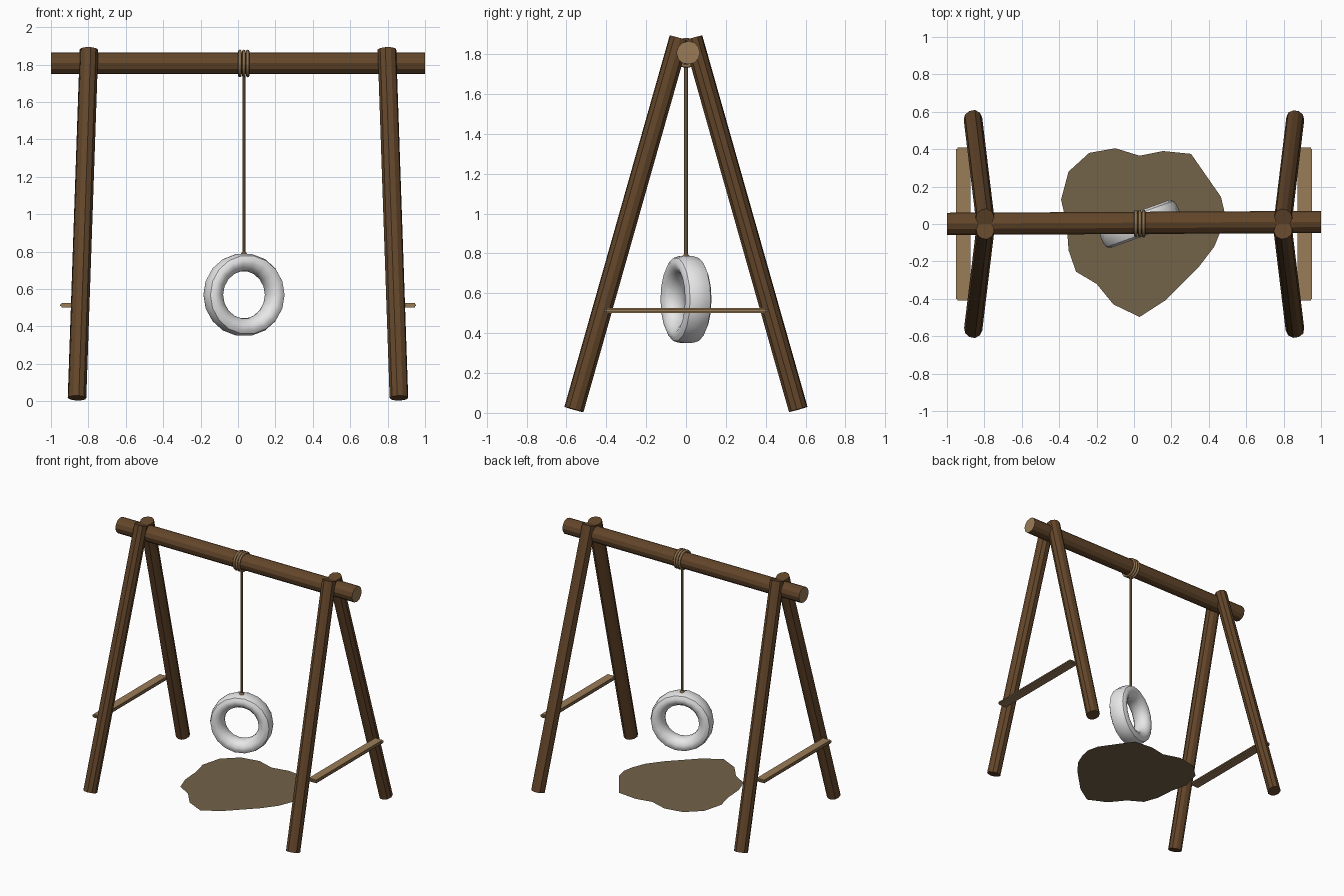
import bpy, bmesh, math, random
from mathutils import Vector, Matrix

if "Cube" in bpy.data.objects:
    bpy.data.objects.remove(bpy.data.objects["Cube"])

random.seed(4)


def material(name, rgb):
    m = bpy.data.materials.new(name)
    m.diffuse_color = (*rgb, 1)
    m.use_nodes = True
    m.node_tree.nodes["Principled BSDF"].inputs["Base Color"].default_value = m.diffuse_color
    return m


BARK = material("bark brown", (0.125, 0.061, 0.023))
TAN = material("cut wood tan", (0.32, 0.20, 0.095))
ROPE = material("rope tan", (0.26, 0.16, 0.075))
WHITE = material("tyre white", (0.8, 0.8, 0.8))
MUD = material("worn earth", (0.17, 0.125, 0.068))


def finish(name, bm, *mats, smooth=None):
    bmesh.ops.recalc_face_normals(bm, faces=bm.faces)
    me = bpy.data.meshes.new(name)
    bm.to_mesh(me)
    bm.free()
    for m in mats:
        me.materials.append(m)
    ob = bpy.data.objects.new(name, me)
    bpy.context.collection.objects.link(ob)
    if smooth:
        bpy.ops.object.select_all(action='DESELECT')
        ob.select_set(True)
        bpy.context.view_layer.objects.active = ob
        bpy.ops.object.shade_smooth_by_angle(angle=math.radians(smooth))
    return ob


def log(name, a, b, r, mats, sides=10, wobble=0.04):
    """Many-sided pole from a to b; end caps use the last material."""
    a, b = Vector(a), Vector(b)
    rot = (b - a).to_track_quat('Z', 'Y')
    bm = bmesh.new()
    radii = [r * (1 + random.uniform(-wobble, wobble)) for _ in range(sides)]
    rings = []
    for p in (a, b):
        rings.append([bm.verts.new(p + rot @ Vector((
            radii[i] * math.cos(math.tau * i / sides),
            radii[i] * math.sin(math.tau * i / sides), 0))) for i in range(sides)])
    for i in range(sides):
        j = (i + 1) % sides
        bm.faces.new((rings[0][i], rings[0][j], rings[1][j], rings[1][i]))
    for ring in rings:
        bm.faces.new(ring).material_index = len(mats) - 1
    return finish(name, bm, *mats)


def ring(name, profile, segments, matrix, mat, smooth):
    """Sweep a closed (axial, radial) profile around the local Y axis."""
    bm = bmesh.new()
    loops = []
    for s in range(segments):
        t = math.tau * (s + 0.5) / segments
        loops.append([bm.verts.new(matrix @ Vector((r * math.sin(t), y, r * math.cos(t))))
                      for y, r in profile])
    n = len(profile)
    for s in range(segments):
        p, q = loops[s], loops[(s + 1) % segments]
        for i in range(n):
            j = (i + 1) % n
            bm.faces.new((p[i], p[j], q[j], q[i]))
    return finish(name, bm, mat, smooth=smooth)


# Top beam with pale cut ends
log("top_beam", (-1, 0.002, 1.807), (1, 0.012, 1.807), 0.059, [BARK, TAN], 12, 0.03)

# Four splayed legs and the two side planks
for sx, side in ((-1, "left"), (1, "right")):
    for sy, end in ((-1, "front"), (1, "back")):
        log(f"{side}_{end}_leg", (sx * 0.861, sy * 0.562, 0.017),
            (sx * 0.797, sy * 0.034, 1.88), 0.049, [BARK])
    bm = bmesh.new()
    bmesh.ops.create_cube(bm, size=1, matrix=Matrix.Translation((sx * 0.914, 0, 0.513))
                          @ Matrix.Diagonal((0.078, 0.82, 0.025, 1)))
    bmesh.ops.bevel(bm, geom=bm.edges[:], offset=0.008, segments=2, affect='EDGES')
    finish(f"{side}_plank", bm, TAN)

# Hanging rope, coils round the beam and knot at the tyre
ROPE_X = 0.032
log("rope", (ROPE_X, 0, 0.77), (ROPE_X, 0, 1.76), 0.009, [ROPE], 8, 0)
coil = [(0.009 * math.cos(math.tau * i / 8), 0.066 + 0.009 * math.sin(math.tau * i / 8))
        for i in range(8)]
for k in range(3):
    place = (Matrix.Translation((0.01 + 0.021 * k, 0.002, 1.806))
             @ Matrix.Rotation(math.radians(90), 4, 'Z'))
    ring(f"rope_coil_{k + 1}", coil, 20, place, ROPE, 50)
bm = bmesh.new()
bmesh.ops.create_uvsphere(bm, u_segments=10, v_segments=6, radius=0.018,
                          matrix=Matrix.Translation((ROPE_X, 0, 0.782)))
finish("rope_knot", bm, ROPE, smooth=50)

# Tyre, turned a little about the rope
half = [(0.0, 0.126), (0.028, 0.129), (0.052, 0.145), (0.066, 0.168),
        (0.067, 0.19), (0.055, 0.211), (0.028, 0.220), (0.0, 0.222)]
tyre = half + [(-y, r) for y, r in half[-2:0:-1]]
ring("tyre", tyre, 18, Matrix.Translation((ROPE_X, 0, 0.569))
     @ Matrix.Rotation(math.radians(20), 4, 'Z'), WHITE, 40)

# Worn patch of earth below the swing, on a slight rise
PATCH_Z = 0.083
outline = [(-.39, .13), (-.35, .28), (-.24, .38), (-.10, .405), (.03, .365), (.155, .39),
           (.305, .375), (.465, .145), (.485, .06), (.47, -.02), (.43, -.12), (.35, -.225),
           (.165, -.41), (.03, -.497), (-.11, -.43), (-.20, -.32), (-.31, -.255),
           (-.35, -.14), (-.36, 0)]
bm = bmesh.new()
centre = bm.verts.new((0.03, 0, PATCH_Z))
rim = [bm.verts.new((x, y, PATCH_Z)) for x, y in outline]
for i, v in enumerate(rim):
    bm.faces.new((centre, rim[(i + 1) % len(rim)], v))
patch = finish("earth_patch", bm, MUD)
if patch.data.polygons[0].normal.z < 0:
    patch.data.flip_normals()
